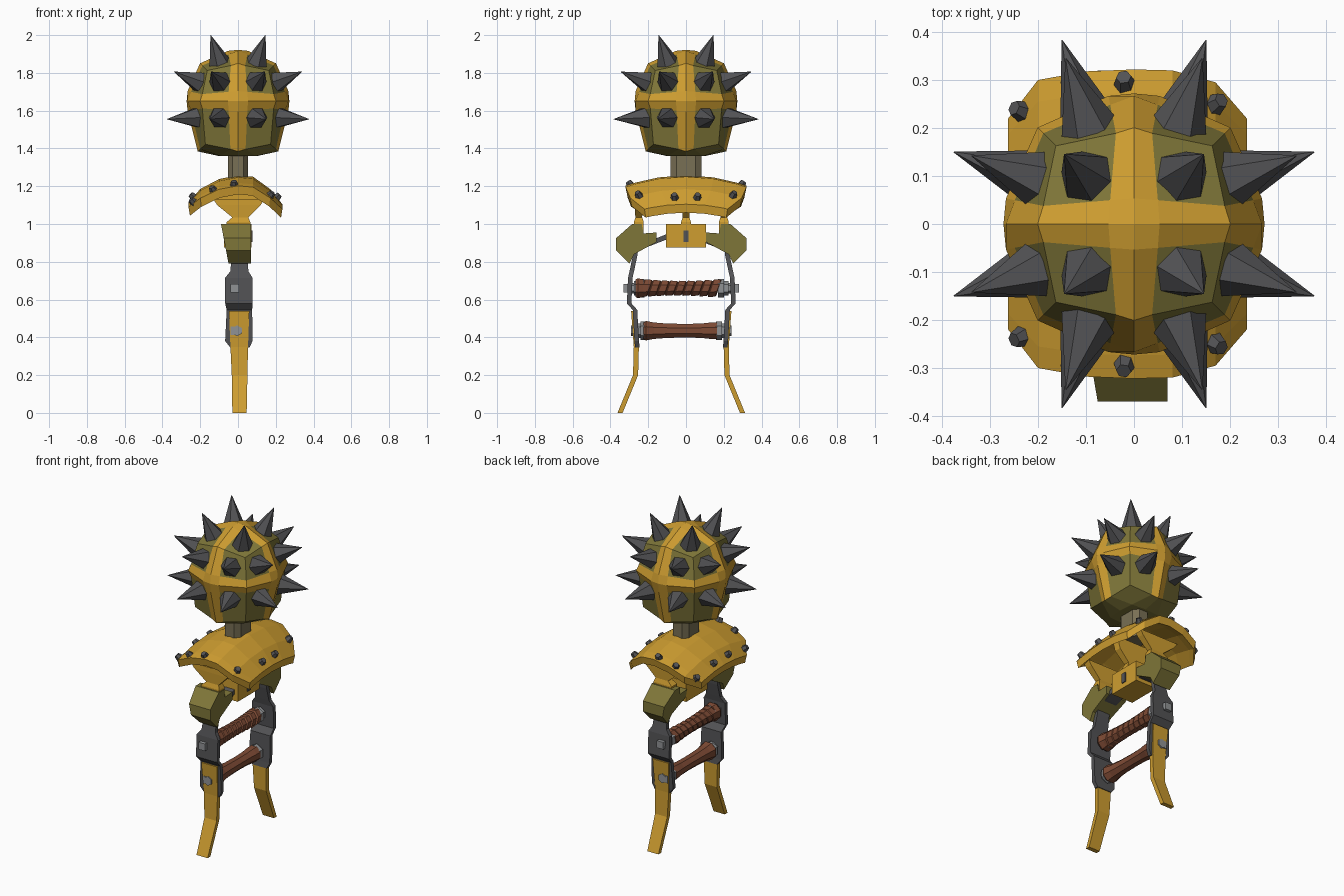
import bpy, bmesh, math
from mathutils import Vector

if "Cube" in bpy.data.objects:
    bpy.data.objects.remove(bpy.data.objects["Cube"])

def material(name, r, g, b):
    m = bpy.data.materials.new(name)
    m.diffuse_color = (r, g, b, 1)
    m.use_nodes = True
    m.node_tree.nodes["Principled BSDF"].inputs["Base Color"].default_value = m.diffuse_color
    return m

GOLD = material("gold", .62, .34, .03)
OLIVE = material("olive", .21, .18, .04)
DARK = material("dark_steel", .085, .085, .09)
STEEL = material("light_steel", .28, .29, .30)
LEATHER = material("brown_leather", .21, .07, .035)
NECK = material("khaki", .19, .16, .09)
CY = -.025            # centre of the lower frame in y

def finish(name, bm, *mats):
    bmesh.ops.recalc_face_normals(bm, faces=bm.faces)
    me = bpy.data.meshes.new(name)
    bm.to_mesh(me)
    bm.free()
    for m in mats:
        me.materials.append(m)
    ob = bpy.data.objects.new(name, me)
    bpy.context.collection.objects.link(ob)
    return ob

def loft(name, rings, mat):
    """Skin a list of closed rings and cap both ends."""
    bm = bmesh.new()
    vs = [[bm.verts.new(p) for p in ring] for ring in rings]
    n = len(vs[0])
    for a, b in zip(vs, vs[1:]):
        for i in range(n):
            bm.faces.new((a[i], a[(i + 1) % n], b[(i + 1) % n], b[i]))
    bm.faces.new(vs[0])
    bm.faces.new(vs[-1])
    return finish(name, bm, mat)

def box(name, x0, x1, y0, y1, z0, z1, mat):
    return loft(name, [[(x0, y0, z), (x1, y0, z), (x1, y1, z), (x0, y1, z)] for z in (z0, z1)], mat)

def cone(name, base, tip, r, mat, sides=6, r2=.001):
    base, tip = Vector(base), Vector(tip)
    q = (tip - base).to_track_quat('Z', 'Y')
    def ring(c, rad):
        return [c + q @ Vector((rad * math.cos(a), rad * math.sin(a), 0))
                for a in (2 * math.pi * i / sides for i in range(sides))]
    return loft(name, [ring(base, r), ring(tip, r2)], mat)

def strap(name, side, path, thick, mat):
    """Flat bar: path of (offset from centre, z, x0, x1)."""
    rings = []
    for d, z, x0, x1 in path:
        a, b = CY + side * (d - thick / 2), CY + side * (d + thick / 2)
        rings.append([(x0, a, z), (x1, a, z), (x1, b, z), (x0, b, z)])
    return loft(name, rings, mat)

def rod(name, x, z, stations, mat, sides=8, tilt=0):
    """Turned bar along y from (y, radius) stations."""
    rings = []
    for y, r in stations:
        ring = []
        for i in range(sides):
            a = 2 * math.pi * (i + .5) / sides
            ring.append((x + r * math.cos(a), y + tilt * r * math.sin(a), z + r * math.sin(a)))
        rings.append(ring)
    return loft(name, rings, mat)

# Ball head: cube-sphere with raised gold cross ridges and olive panels
HZ, T = 1.65, (-1, -.2, 0, .2, 1)
bm = bmesh.new()
def ball_point(p):
    d = Vector(p).normalized()
    zeros = sum(abs(c) < 1e-6 for c in p)
    ones = sum(abs(c) > .99 for c in p)
    r = .258 + (.014 if zeros else 0) + .012 * (ones - 1)
    v = d * r
    if p[2] < -.99:                       # stretched, flattened underside
        if ones > 1:
            v = Vector((v.x * 1.06, v.y * 1.06, v.z - .065))
        else:
            v = Vector((v.x * 1.9, v.y * 1.9, -.29))
    return v + Vector((0, 0, HZ))
for axis in range(3):
    for s in (-1, 1):
        for i in range(4):
            for j in range(4):
                quad = []
                for u, w in ((T[i], T[j]), (T[i+1], T[j]), (T[i+1], T[j+1]), (T[i], T[j+1])):
                    p = [0, 0, 0]
                    p[axis], p[(axis + 1) % 3], p[(axis + 2) % 3] = s, u, w
                    quad.append(bm.verts.new(ball_point(p)))
                f = bm.faces.new(quad)
                strip = i in (1, 2) or j in (1, 2)
                f.material_index = 0 if strip and not (axis == 2 and s < 0) else 1
bmesh.ops.remove_doubles(bm, verts=bm.verts, dist=1e-4)
finish("ball_head", bm, GOLD, OLIVE)

# Spikes: two rows around the ball and four on top
for sx in (-1, 1):
    for sy in (-1, 1):
        cone("top_spike", (sx * .088, sy * .088, HZ + .175), (sx * .145, sy * .145, 2), .07, DARK)
        for b, t in (((.09, .195, 1.565), (.15, .383, 1.555)), ((.088, .185, 1.745), (.142, .345, 1.806))):
            cone("side_spike", (sx * b[0], sy * b[1], b[2]), (sx * t[0], sy * t[1], t[2]), .067, DARK)
            cone("side_spike", (sx * b[1], sy * b[0], b[2]), (sx * t[1] * .98, sy * t[0], t[2]), .067, DARK)

# Neck
loft("neck", [[(-.03, -.083, z), (.03, -.083, z), (.054, -.05, z), (.054, .05, z),
               (.03, .083, z), (-.03, .083, z), (-.054, .05, z), (-.054, -.05, z)]
              for z in (1.19, 1.38)], NECK)

# Curved collar plate: (x, half width, height) stations
COLLAR = [(-.262, .22, 1.115), (-.2, .30, 1.185), (-.1, .318, 1.238), (0, .322, 1.258),
          (.08, .32, 1.25), (.17, .295, 1.185), (.235, .22, 1.105)]
def collar_z(x, y):
    for (xa, _, za), (xb, _, zb) in zip(COLLAR, COLLAR[1:]):
        if xa <= x <= xb:
            return za + (zb - za) * (x - xa) / (xb - xa) - .055 * (y / .32) ** 2
rings = []
for x, w, z in COLLAR:
    ys = [w * k for k in (-1, -.85, -.45, 0, .45, .85, 1)]
    rings.append([(x, y, collar_z(x, y)) for y in ys] +
                 [(x * .97, y * .97, collar_z(x, y) - .045) for y in reversed(ys)])
loft("collar_plate", rings, GOLD)

# Studs around the collar rim
for sy in (-1, 1):
    for x, y in ((-.235, .235), (-.13, .285), (-.02, .295), (.17, .25), (.205, .06), (-.235, .07)):
        z = collar_z(x, y * sy)
        n = Vector((x * .9, y * sy * .4, .2)).normalized()
        p = Vector((x, y * sy, z))
        cone("collar_stud", p - n * .012, p + n * .022, .025, DARK, 6, .016)

# Flared posts below the collar
for y in (CY - .225, 0, CY + .225):
    top = 1.17 if y == 0 else 1.13
    loft("collar_post", [[(x0, y - h, z), (x1, y - h, z), (x1, y + h, z), (x0, y + h, z)]
                         for z, x0, x1, h in ((.94, -.06, .065, .026), (1.01, -.06, .065, .026),
                                              (1.035, -.03, .055, .018), (1.1, -.11, .12, .022),
                                              (top, -.13, .14, .022))], GOLD)

# Centre block with a dark slot
box("centre_block", -.075, .072, -.105, .105, .875, 1.0, GOLD)
box("block_slot", .07, .078, -.014, .014, .905, .965, DARK)

# Side frame, mirrored front and back
SHOULDER = [(.13, .955), (.20, .95), (.21, 1.0), (.26, 1.0), (.345, .925),
            (.345, .86), (.275, .79), (.25, .84), (.13, .905)]
for s in (-1, 1):
    loft("shoulder_block", [[(-.05 - .04 * (z - .79) / .21 if k else .07, CY + s * d, z)
                             for d, z in SHOULDER] for k in (0, 1)], OLIVE)
    loft("cross_arm", [[(-.035, CY + s * d, z - .014), (.05, CY + s * d, z - .014),
                        (.05, CY + s * d, z + .014), (-.035, CY + s * d, z + .014)]
                       for d, z in ((.07, .935), (.16, .90), (.245, .872))], DARK)
    strap("side_bar", s, [(.238, .885, -.035, .05), (.245, .83, -.035, .05), (.262, .75, -.04, .055),
                          (.27, .715, -.068, .077), (.276, .58, -.068, .077), (.245, .545, -.06, .075),
                          (.236, .38, -.068, .077), (.232, .345, -.04, .06)], .024, DARK)
    strap("leg", s, [(.252, .54, -.048, .06), (.238, .35, -.04, .053),
                     (.242, .2, -.033, .05), (.322, .005, -.03, .046)], .027, GOLD)
    strap("leg_foot", s, [(.322, .005, -.03, .046), (.324, 0, -.03, .046)], .027, GOLD)
    # Square bolt heads
    for z, d in ((.66, .305), (.435, .262)):
        y0, y1 = sorted((CY + s * (d - .06), CY + s * d))
        box("bolt_head", -.04, .004, y0, y1, z - .022, z + .022, STEEL)
    # Stepped end collars on the grips
    for z, d in ((.66, .195), (.435, .185)):
        r = .048
        rod("grip_cap", -.005, z, [(CY + s * (d + k), q) for k, q in
            ((0, r), (.03, r), (.031, r * .8), (.055, r * .8), (.056, r * .6), (.08, r * .6))], STEEL, 6)

# Upper grip with slanted wrapping, lower grip plain
wrap, N = [], 9
for i in range(N):
    a, b = -.235 + .41 * i / N, -.235 + .41 * (i + 1) / N
    r = .037 + .010 * abs(2 * (i + .5) / N - 1) ** 2
    wrap += [(a, r), (a + .004, r + .006), (b - .006, r + .003), (b - .001, r - .003)]
rod("upper_grip_wrap", -.005, .66, wrap, LEATHER, 8, .35)
rod("upper_grip_end", -.005, .66, [(-.268, .05), (-.255, .057), (-.225, .05)], LEATHER)
rod("lower_grip", -.005, .435, [(-.225, .045), (-.212, .056), (-.17, .047), (-.1, .041), (0, .039),
                                (.08, .041), (.13, .047), (.165, .048)], LEATHER)
